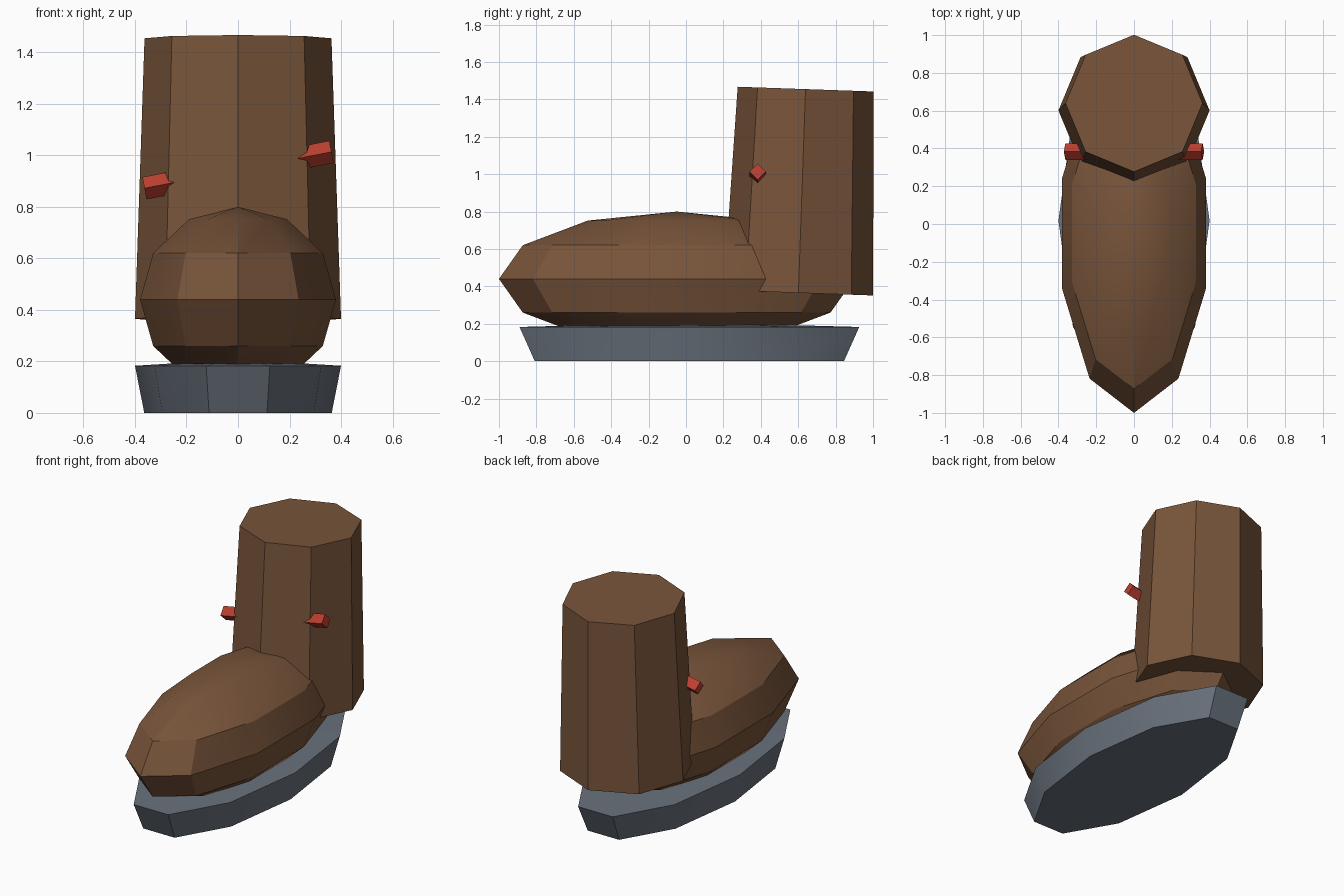
import bpy, bmesh, math

if "Cube" in bpy.data.objects:
    bpy.data.objects.remove(bpy.data.objects["Cube"])


def material(name, color):
    m = bpy.data.materials.new(name)
    m.diffuse_color = (*color, 1)
    m.use_nodes = True
    m.node_tree.nodes["Principled BSDF"].inputs["Base Color"].default_value = m.diffuse_color
    return m


def lathe(name, profile, sides, start, scale, loc, rot, mat):
    """Turn a (radius, z) profile around z with few sides; start in degrees."""
    bm = bmesh.new()
    rings = []
    for r, z in profile:
        n = sides if r > 0 else 1
        ring = []
        for i in range(n):
            a = math.radians(start) + math.tau * i / sides
            ring.append(bm.verts.new((r * math.cos(a) * scale[0],
                                      r * math.sin(a) * scale[1], z * scale[2])))
        rings.append(ring)
    for lo, hi in zip(rings, rings[1:]):
        for i in range(sides):
            j = (i + 1) % sides
            quad = [lo[i % len(lo)], lo[j % len(lo)], hi[j % len(hi)], hi[i % len(hi)]]
            bm.faces.new(list(dict.fromkeys(quad)))
    for ring in (rings[0], rings[-1]):
        if len(ring) > 1:
            bm.faces.new(ring)
    bmesh.ops.recalc_face_normals(bm, faces=bm.faces)
    me = bpy.data.meshes.new(name)
    bm.to_mesh(me)
    bm.free()
    ob = bpy.data.objects.new(name, me)
    bpy.context.collection.objects.link(ob)
    ob.location = loc
    ob.rotation_euler = [math.radians(a) for a in rot]
    me.materials.append(mat)
    bpy.ops.object.select_all(action='DESELECT')
    ob.select_set(True)
    bpy.context.view_layer.objects.active = ob
    bpy.ops.object.shade_smooth_by_angle(angle=math.radians(30))
    return ob


leather = material("leather", (0.19, 0.09, 0.043))
rubber = material("rubber", (0.14, 0.165, 0.20))
red = material("red", (0.50, 0.05, 0.03))

# sole: ten-sided flared slab with a barely domed top
lathe("sole", [(0.91, 0), (1, 0.183), (0, 0.208)], 10, 0,
      (0.40, 0.955, 1), (0, 0.018, 0), (0, 0, 0), rubber)

# foot: low-poly ellipsoid
arc = [(math.cos(math.radians(a)) if abs(a) < 90 else 0, math.sin(math.radians(a)))
       for a in range(-90, 91, 30)]
lathe("foot", arc, 10, 90, (0.40, 0.95, 0.36), (0, -0.05, 0.44), (0, 0, 0), leather)

# shaft: tapered octagon leaning slightly back
lathe("shaft", [(0.40, -0.545), (0.363, 0.545)], 8, 0,
      (1, 1, 1), (0, 0.62, 0.91), (-2, 0, 0), leather)

# lace bar: square rod passing through the shaft, ends showing
lathe("lace_bar", [(0.044, -0.37), (0.044, 0.37)], 4, 0,
      (1, 1, 1), (0, 0.383, 0.943), (0, 79, 0), red)
